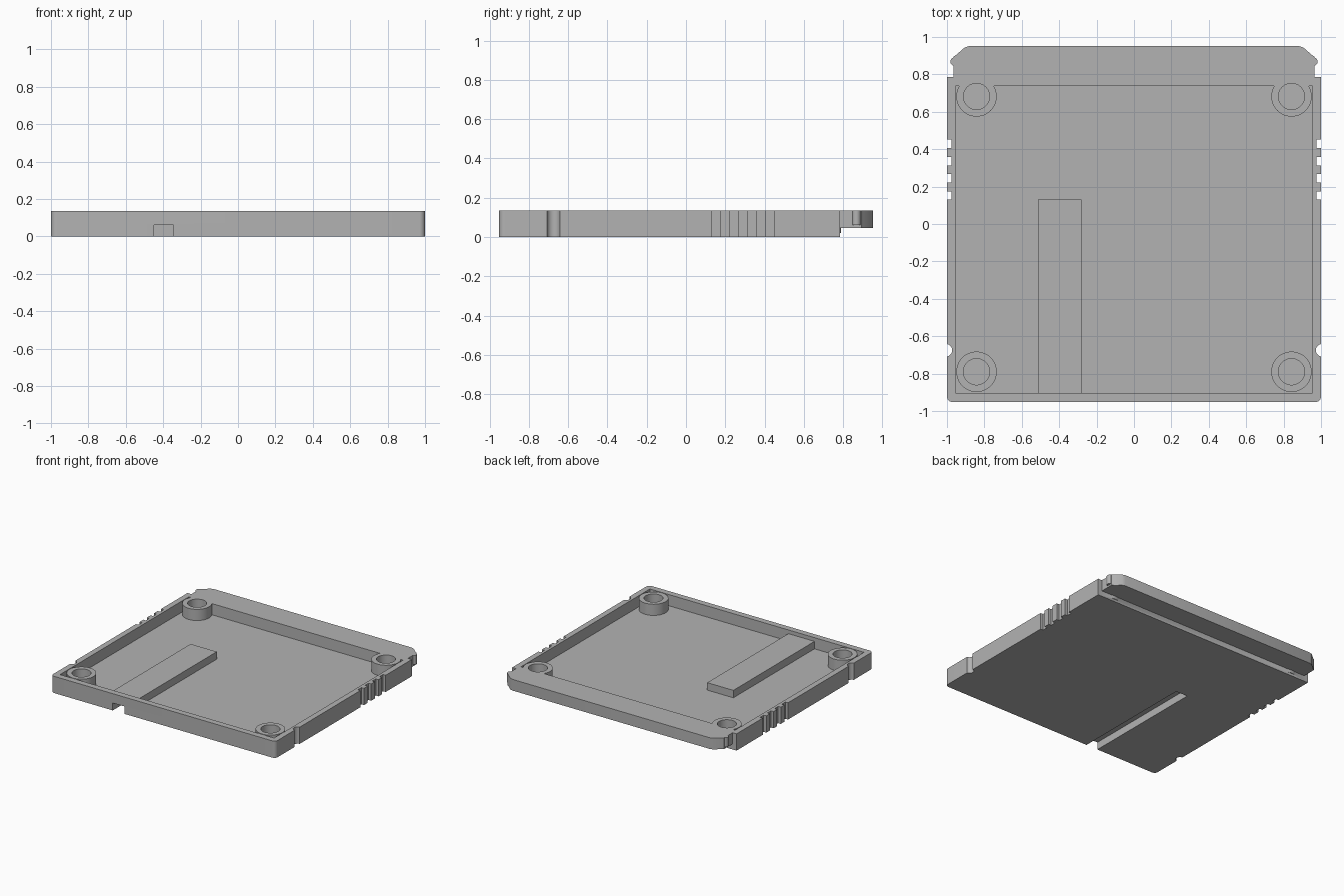
import bpy, bmesh, math

if "Cube" in bpy.data.objects:
    bpy.data.objects.remove(bpy.data.objects["Cube"])

TOP, FLOOR = 0.135, 0.045
grey = bpy.data.materials.new("plain grey")
grey.use_nodes = True
COLOUR = (0.45, 0.45, 0.45, 1)
grey.diffuse_color = COLOUR
grey.node_tree.nodes["Principled BSDF"].inputs["Base Color"].default_value = COLOUR


def prism(name, points, z0, z1):
    """Extrude an outline upward from z0 to z1."""
    bm = bmesh.new()
    face = bm.faces.new([bm.verts.new((x, y, z0)) for x, y in points])
    ext = bmesh.ops.extrude_face_region(bm, geom=[face])["geom"]
    bmesh.ops.translate(bm, vec=(0, 0, z1 - z0),
                        verts=[v for v in ext if isinstance(v, bmesh.types.BMVert)])
    bmesh.ops.recalc_face_normals(bm, faces=bm.faces)
    mesh = bpy.data.meshes.new(name)
    bm.to_mesh(mesh)
    bm.free()
    mesh.materials.append(grey)
    obj = bpy.data.objects.new(name, mesh)
    bpy.context.collection.objects.link(obj)
    return obj


def box(name, x0, x1, y0, y1, z0, z1):
    return prism(name, [(x0, y0), (x1, y0), (x1, y1), (x0, y1)], z0, z1)


def arc(cx, cy, r, start, end, n):
    angles = [math.radians(start + (end - start) * i / n) for i in range(n + 1)]
    return [(cx + r * math.cos(a), cy + r * math.sin(a)) for a in angles]


def cylinder(name, x, y, r, z0, z1, n=48):
    return prism(name, arc(x, y, r, 0, 360, n)[:-1], z0, z1)


def combine(target, tool, operation):
    """Apply an exact boolean and discard the tool."""
    mod = target.modifiers.new(operation, 'BOOLEAN')
    mod.operation, mod.object, mod.solver = operation, tool, 'EXACT'
    graph = bpy.context.evaluated_depsgraph_get()
    mesh = bpy.data.meshes.new_from_object(target.evaluated_get(graph))
    target.modifiers.clear()
    target.data = mesh
    bpy.data.objects.remove(tool)


def mirrored(half):
    return half + [(-x, y) for x, y in reversed(half)]


# Main slab with rounded front corners
tray = prism("tray", mirrored(arc(0.97, -0.922, 0.03, -90, 0, 8) + [(1, 0.785)]), 0, TOP)

# Rear lip, raised above the underside
lip = [(0.965, 0.70), (0.965, 0.895), (0.95, 0.905), (0.905, 0.944), (0.88, 0.952)]
combine(tray, prism("rear_lip", mirrored(lip), FLOOR, TOP), 'UNION')

# Hollow interior
combine(tray, box("cavity", -0.954, 0.954, -0.903, 0.738, FLOOR, 0.3), 'DIFFERENCE')

# Cable tunnel cover, then the channel beneath it
combine(tray, box("tunnel_cover", -0.513, -0.28, -0.92, 0.13, 0.02, 0.105), 'UNION')
combine(tray, box("channel", -0.45, -0.346, -1.1, 0.068, -0.1, 0.06), 'DIFFERENCE')

# Corner standoffs with blind holes
for x in (-0.842, 0.842):
    for y in (-0.79, 0.682):
        combine(tray, cylinder("standoff", x, y, 0.108, 0.02, TOP), 'UNION')
        combine(tray, cylinder("screw_hole", x, y, 0.07, FLOOR, 0.3), 'DIFFERENCE')

for side in (-1, 1):
    # Snap bumps on the lip
    combine(tray, cylinder("snap_bump", side * 0.96, 0.868, 0.022, 0.06, TOP, 24), 'UNION')
    # Round latch notch
    combine(tray, cylinder("latch_notch", side * 1.005, -0.675, 0.033, -0.1, 0.3, 32), 'DIFFERENCE')
    # Grip grooves
    for i in range(4):
        y = 0.13 + i * 0.092
        x0, x1 = sorted((side * 0.977, side * 1.1))
        combine(tray, box("grip_groove", x0, x1, y, y + 0.045, -0.1, 0.3), 'DIFFERENCE')

bpy.ops.object.select_all(action='DESELECT')
tray.select_set(True)
bpy.context.view_layer.objects.active = tray
bpy.ops.object.shade_smooth_by_angle(angle=math.radians(30))
